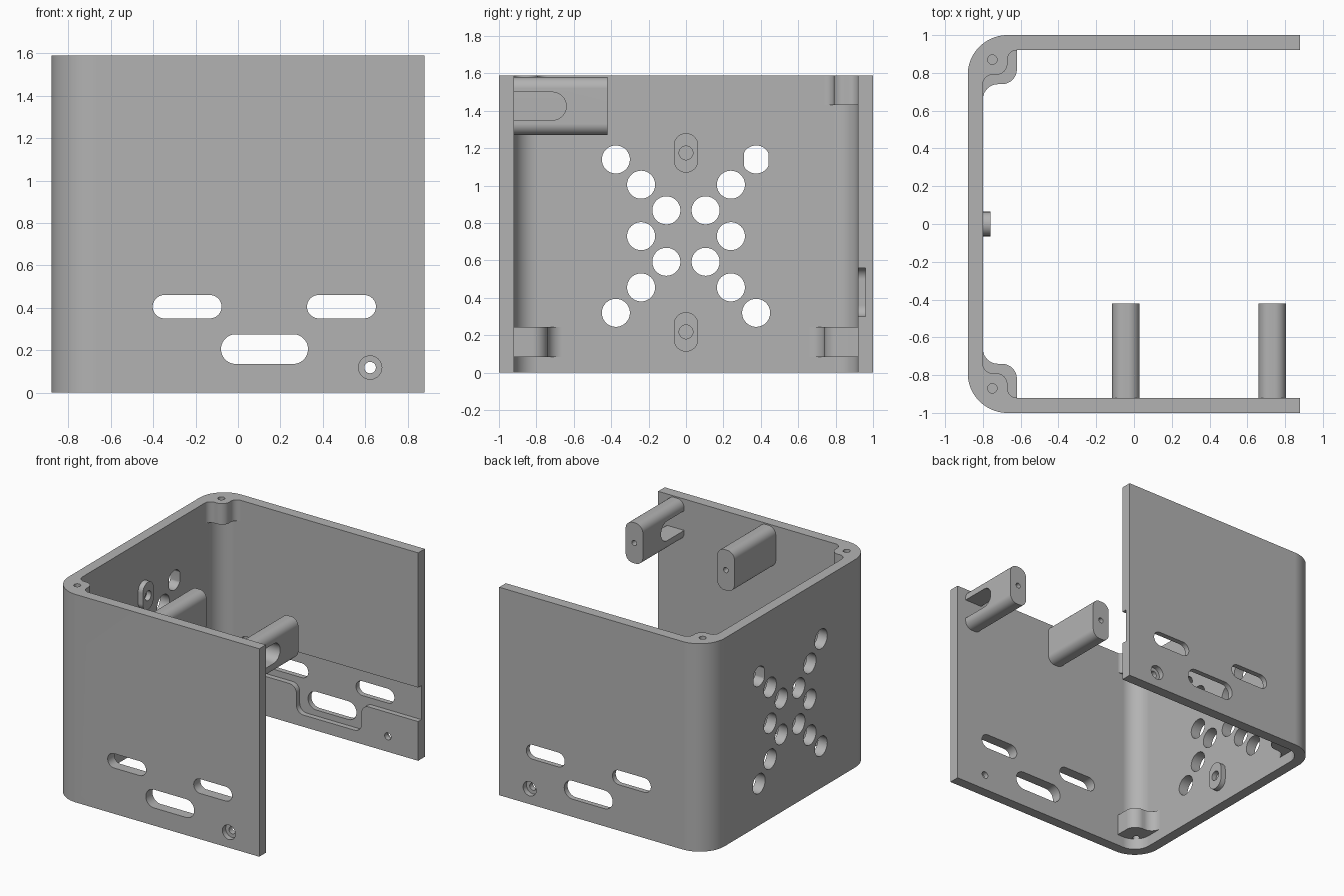
import bpy, bmesh, math

cube = bpy.data.objects.get("Cube")
if cube:
    bpy.data.objects.remove(cube)

grey = bpy.data.materials.new("plain grey")
grey.use_nodes = True
GREY = (0.45, 0.45, 0.45, 1)
grey.diffuse_color = GREY
grey.node_tree.nodes["Principled BSDF"].inputs["Base Color"].default_value = GREY

W, D, H, T = 0.88, 1.0, 1.59, 0.08    # half width, half depth, height, wall


def arc(cx, cy, r, a0, a1, n=12):
    angles = [math.radians(a0 + (a1 - a0) * i / n) for i in range(n + 1)]
    return [(cx + r * math.cos(a), cy + r * math.sin(a)) for a in angles]


def rounded(cx, cy, w, h, r):
    """Rounded rectangle; a full-radius one is a slot or a circle."""
    a, b = w / 2 - r, h / 2 - r
    pts = []
    for sx, sy, start in ((1, 1, 0), (-1, 1, 90), (-1, -1, 180), (1, -1, 270)):
        for p in arc(cx + sx * a, cy + sy * b, r, start, start + 90):
            if not pts or math.dist(p, pts[-1]) > 1e-5:
                pts.append(p)
    if math.dist(pts[0], pts[-1]) < 1e-5:
        pts.pop()
    return pts


def circle(cx, cy, r):
    return arc(cx, cy, r, 0, 360, 40)[:-1]


def prism(name, pts, axis, lo, hi):
    """Extrude a flat outline along an axis."""
    place = {"x": lambda a, b, c: (c, a, b),
             "y": lambda a, b, c: (a, c, b),
             "z": lambda a, b, c: (a, b, c)}[axis]
    bm = bmesh.new()
    low = [bm.verts.new(place(a, b, lo)) for a, b in pts]
    high = [bm.verts.new(place(a, b, hi)) for a, b in pts]
    bm.faces.new(low)
    bm.faces.new(high)
    for i in range(len(pts)):
        j = (i + 1) % len(pts)
        bm.faces.new((low[i], low[j], high[j], high[i]))
    bmesh.ops.recalc_face_normals(bm, faces=bm.faces)
    mesh = bpy.data.meshes.new(name)
    bm.to_mesh(mesh)
    bm.free()
    mesh.materials.append(grey)
    ob = bpy.data.objects.new(name, mesh)
    bpy.context.collection.objects.link(ob)
    return ob


def combine(target, tool, operation="DIFFERENCE"):
    mod = target.modifiers.new("bool", "BOOLEAN")
    mod.operation, mod.solver, mod.object = operation, "EXACT", tool
    bpy.context.view_layer.objects.active = target
    bpy.ops.object.modifier_apply(modifier=mod.name)
    bpy.data.objects.remove(tool)


def cut(target, pts, axis, lo, hi):
    combine(target, prism("cutter", pts, axis, lo, hi))


# Three-sided wall with rounded corners
R = 0.21
cx, cy = -W + R, D - R
outer = [(W, D)] + arc(cx, cy, R, 90, 180, 20) + arc(cx, -cy, R, 180, 270, 20) + [(W, -D)]
inner = [(W, -D + T)] + arc(cx, -cy, R - T, 270, 180, 20) + arc(cx, cy, R - T, 180, 90, 20) + [(W, D - T)]
shell = prism("shell", outer + inner, "z", 0, H)

# Screw bosses in the corners: small at the top, larger near the bottom
buried = [(-0.82, 0.82), (-0.78, 0.9), (-0.7, 0.94)]
small = (arc(-0.62, 0.87, 0.05, 90, 180) + arc(-0.73, 0.85, 0.06, 0, -90)
         + arc(-0.75, 0.74, 0.05, 90, 180) + [(-0.82, 0.74)] + buried + [(-0.62, 0.94)])
large = ([(-0.62, 0.94)] + arc(-0.7, 0.82, 0.08, 0, -90)
         + arc(-0.72, 0.66, 0.08, 90, 180) + [(-0.82, 0.66)] + buried)
for s in (1, -1):
    for outline, lo, hi in ((small, 1.43, H), (large, 0.085, 0.245)):
        boss = prism("boss", [(x, s * y) for x, y in outline], "z", lo, hi)
        combine(shell, boss, "UNION")
    cut(shell, circle(-0.75, s * 0.87, 0.025), "z", 1.46, H + 0.1)
    cut(shell, circle(-0.75, s * 0.87, 0.025), "z", 0.085, 0.21)

# Recess inside the back wall, dipping round the middle slot
recess = ([(1, 0.3)] + arc(0.46, 0.24, 0.06, 90, 180) + arc(0.34, 0.15, 0.06, 0, -90)
          + arc(-0.09, 0.15, 0.06, 270, 180) + arc(-0.21, 0.24, 0.06, 0, 90)
          + arc(-0.57, 0.36, 0.06, 270, 180) + arc(-0.57, 0.5, 0.06, 180, 90) + [(1, 0.56)])
cut(shell, recess, "y", 0.8, 0.96)

# Slots and counterbored screw hole in the front and back walls
for s in (1, -1):
    near, far = sorted((s * 0.85, s * 1.1))
    cut(shell, rounded(-0.24, 0.405, 0.325, 0.11, 0.055), "y", near, far)
    cut(shell, rounded(0.488, 0.405, 0.325, 0.11, 0.055), "y", near, far)
    cut(shell, rounded(0.125, 0.205, 0.41, 0.14, 0.07), "y", near, far)
    cut(shell, circle(0.623, 0.118, 0.027), "y", near, far)
    near, far = sorted((s * 0.96, s * 1.1))
    cut(shell, circle(0.623, 0.118, 0.055), "y", near, far)

# Crossed pattern of vent holes in the side wall
rows = ((0.375, 1.14), (0.24, 1.005), (0.105, 0.868), (0.24, 0.73),
        (0.105, 0.593), (0.24, 0.456), (0.375, 0.32))
for y, z in rows:
    for s in (1, -1):
        hole = circle(s * y, z, 0.075)
        if s == 1 and z > 1.1:    # this one has flat sides
            hole = [(min(max(a, y - 0.065), y + 0.065), b) for a, b in hole]
            hole = [p for i, p in enumerate(hole)
                    if not (p[0] == hole[i - 1][0] == hole[(i + 1) % len(hole)][0])]
        cut(shell, hole, "x", -1, -0.7)

# Raised screw pads on the side wall
parts = [shell]
for name, z in (("upper_pad", 1.175), ("lower_pad", 0.218)):
    pad = prism(name, rounded(0, z, 0.13, 0.21, 0.064), "x", -0.81, -0.76)
    cut(pad, circle(0, z, 0.037), "x", -0.799, -0.7)
    parts.append(pad)

# Mounting posts on the front wall
for name, x in (("inner_post", -0.043), ("outer_post", 0.732)):
    post = prism(name, rounded(x, 1.425, 0.145, 0.31, 0.06), "y", -0.93, -0.42)
    cut(post, circle(x, 1.425, 0.02), "y", -0.58, -0.3)
    if name == "outer_post":      # open notch against the wall
        notch = [(-0.92, 1.35)] + arc(-0.715, 1.425, 0.075, -90, 90, 20) + [(-0.92, 1.5)]
        cut(post, notch, "x", x - 0.2, x + 0.2)
    parts.append(post)

# Smooth curves, crisp edges
for ob in parts:
    bpy.ops.object.select_all(action="DESELECT")
    ob.select_set(True)
    bpy.context.view_layer.objects.active = ob
    bpy.ops.object.shade_smooth_by_angle(angle=math.radians(30))
    ob.modifiers.new("weighted_normal", "WEIGHTED_NORMAL").keep_sharp = True
